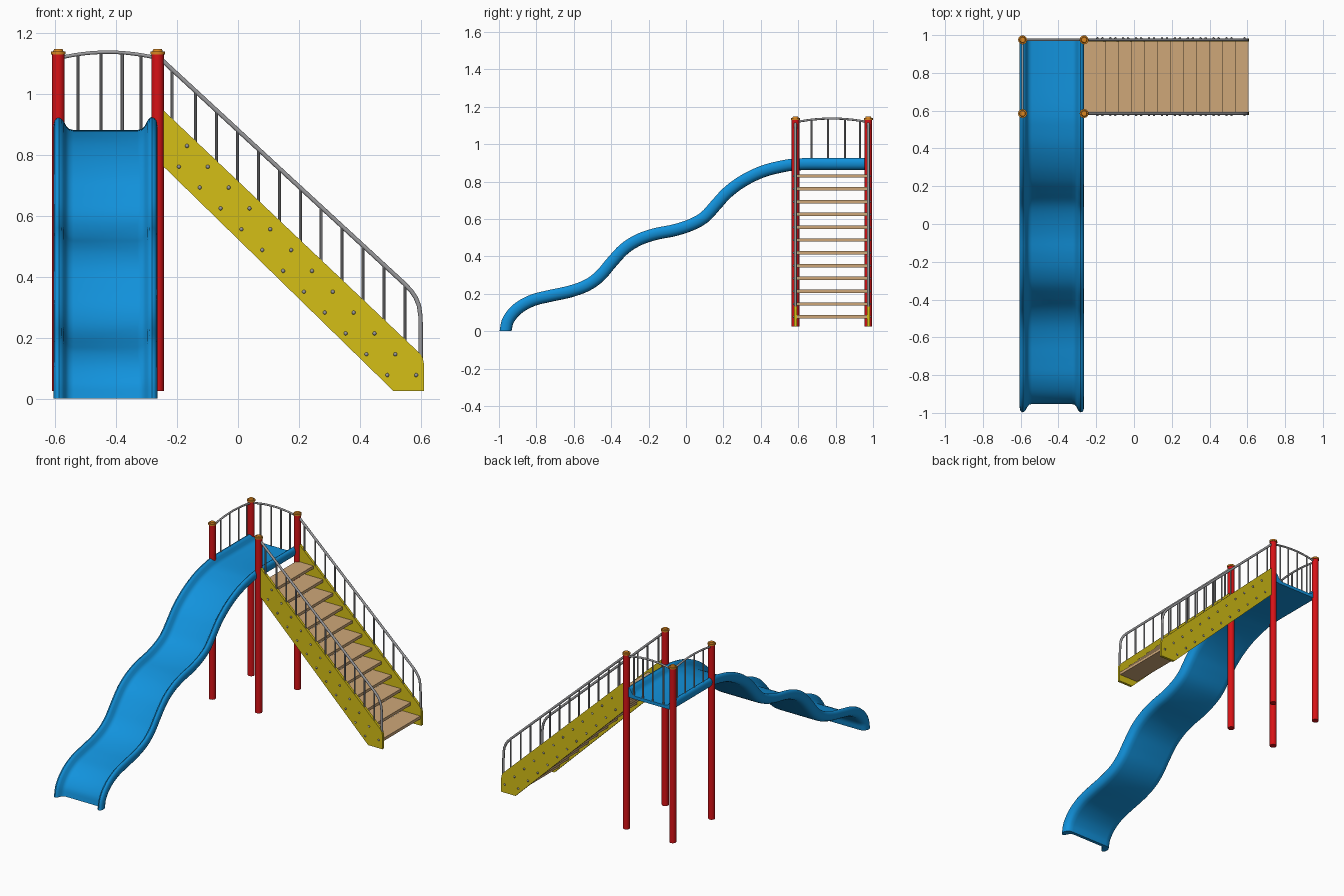
import bpy, bmesh, math
from mathutils import Vector, Matrix

if "Cube" in bpy.data.objects:
    bpy.data.objects.remove(bpy.data.objects["Cube"])

def material(name, rgb):
    m = bpy.data.materials.new(name)
    m.diffuse_color = (*rgb, 1)
    m.use_nodes = True
    m.node_tree.nodes["Principled BSDF"].inputs["Base Color"].default_value = m.diffuse_color
    return m

RED = material("red paint", (0.68, 0.006, 0.008))
BLUE = material("blue plastic", (0.006, 0.29, 0.72))
YELLOW = material("yellow paint", (0.66, 0.52, 0.008))
TAN = material("tan wood", (0.62, 0.39, 0.19))
GREY = material("grey metal", (0.32, 0.32, 0.33))
ORANGE = material("orange cap", (0.70, 0.24, 0.015))

def finish(name, bm, mat, smooth=True):
    bmesh.ops.recalc_face_normals(bm, faces=bm.faces)
    me = bpy.data.meshes.new(name)
    bm.to_mesh(me)
    bm.free()
    me.materials.append(mat)
    ob = bpy.data.objects.new(name, me)
    bpy.context.collection.objects.link(ob)
    if smooth:
        bpy.ops.object.select_all(action='DESELECT')
        ob.select_set(True)
        bpy.context.view_layer.objects.active = ob
        bpy.ops.object.shade_smooth_by_angle(angle=math.radians(40))
    return ob

def cylinder(bm, x, y, z0, z1, r, seg=12, r_top=None):
    bmesh.ops.create_cone(bm, cap_ends=True, segments=seg, radius1=r,
                          radius2=r if r_top is None else r_top, depth=z1 - z0,
                          matrix=Matrix.Translation((x, y, (z0 + z1) / 2)))

def box(bm, x0, x1, y0, y1, z0, z1):
    mat = Matrix.Translation(((x0 + x1) / 2, (y0 + y1) / 2, (z0 + z1) / 2))
    bmesh.ops.create_cube(bm, size=1, matrix=mat @ Matrix.Diagonal((x1 - x0, y1 - y0, z1 - z0, 1)))

def loft(bm, rings):
    """Skin closed rings of points and cap both ends."""
    rows = [[bm.verts.new(p) for p in ring] for ring in rings]
    n = len(rows[0])
    for a, b in zip(rows, rows[1:]):
        for i in range(n):
            bm.faces.new((a[i], a[(i + 1) % n], b[(i + 1) % n], b[i]))
    bm.faces.new(rows[0])
    bm.faces.new(rows[-1])

def tube(bm, pts, side, r, seg=10):
    """Round tube along a planar path; side is the normal of its plane."""
    pts, side, rings = [Vector(p) for p in pts], Vector(side), []
    for i, p in enumerate(pts):
        t = (pts[min(i + 1, len(pts) - 1)] - pts[max(i - 1, 0)]).normalized()
        up = t.cross(side)
        rings.append([p + r * (math.cos(a) * side + math.sin(a) * up)
                      for a in (2 * math.pi * k / seg for k in range(seg))])
    loft(bm, rings)

def catmull(pts, steps):
    p = [Vector(q) for q in pts]
    p = [2 * p[0] - p[1]] + p + [2 * p[-1] - p[-2]]
    out = []
    for a, b, c, d in zip(p, p[1:], p[2:], p[3:]):
        for k in range(steps):
            t = k / steps
            out.append(0.5 * (2 * b + (c - a) * t + (2 * a - 5 * b + 4 * c - d) * t * t
                              + (3 * b - a - 3 * c + d) * t ** 3))
    return out + [p[-2]]

XL, XR, YF, YB = -0.59, -0.264, 0.585, 0.975

# Posts and their caps
for xn, x in (("left", XL), ("right", XR)):
    for yn, y in (("front", YF), ("back", YB)):
        bm = bmesh.new()
        cylinder(bm, x, y, 0.025, 1.132, 0.0205, 24)
        finish(f"{yn}_{xn}_post", bm, RED)
        bm = bmesh.new()
        cylinder(bm, x, y, 1.130, 1.140, 0.024, 12)
        cylinder(bm, x, y, 1.140, 1.147, 0.017, 12, 0.014)
        finish(f"{yn}_{xn}_cap", bm, ORANGE)

# Wavy slide with platform: one channel section swept along a side profile
path = catmull([(0.98, .893), (0.8, .893), (0.6, .892), (0.5, .878), (0.4, .85), (0.3, .80),
                (0.22, .74), (0.16, .675), (0.1, .61), (0.03, .57), (-0.06, .54), (-0.16, .52),
                (-0.25, .49), (-0.33, .44), (-0.40, .365), (-0.46, .295), (-0.53, .245),
                (-0.62, .212), (-0.72, .19), (-0.82, .165), (-0.90, .12), (-0.95, .06),
                (-0.965, 0)], 4)
half = [(0.105, -.012), (0.120, -.008), (0.130, .003), (0.137, .018), (0.145, .028),
        (0.153, .032), (0.161, .030), (0.167, .022), (0.170, .009), (0.168, -.008),
        (0.160, -.022), (0.146, -.030), (0.125, -.032)]
section = half + [(-u, n) for u, n in reversed(half)]
rings = []
for i, p in enumerate(path):
    t = (path[min(i + 1, len(path) - 1)] - path[max(i - 1, 0)]).normalized()
    if i == len(path) - 1:
        t = Vector((0, -1))
    nrm = Vector((t.y, -t.x))
    rings.append([(-0.435 + u, p.x + nrm.x * n, max(0, p.y + nrm.y * n)) for u, n in section])
bm = bmesh.new()
loft(bm, rings)
finish("slide", bm, BLUE)

# Stair treads
STEP = 0.0684
bm = bmesh.new()
for i in range(12):
    x, z = 0.605 - STEP * i, 0.077 + STEP * i
    box(bm, max(x - 0.13, XR), x, YF + 0.005, YB - 0.005, z - 0.009, z + 0.009)
finish("stair_treads", bm, TAN, False)

# Stair sides, bolts and handrails, front and back
outline = [(-0.246, .947), (-0.246, .763), (0.51, .025), (0.61, .025), (0.61, .115),
           (0.606, .135), (0.595, .150)]
rail = [(-0.255, 1.116), (0.15, .742), (0.545, .378), (0.568, .354), (0.583, .332),
        (0.594, .305), (0.599, .270), (0.60, .22), (0.60, .13)]
bars = [-.216] + [-.139 + .0687 * i for i in range(11)]
for name, y, out in (("front", YF, -1), ("back", YB, 1)):
    bm = bmesh.new()
    loft(bm, [[(x, y + d, z) for x, z in outline] for d in (-0.008, 0.008)])
    finish(f"{name}_stair_side", bm, YELLOW, False)

    bm = bmesh.new()
    for i in range(12):
        for x in (0.49, 0.585):
            if x - STEP * i > -0.23:
                bmesh.ops.create_uvsphere(bm, u_segments=10, v_segments=6, radius=0.0065,
                    matrix=Matrix.Translation((x - STEP * i, y + out * 0.008, 0.077 + STEP * i)))
    finish(f"{name}_stair_bolts", bm, GREY)

    bm = bmesh.new()
    tube(bm, [(x, y, z) for x, z in rail], (0, 1, 0), 0.0075)
    for x in bars:
        top = 1.116 - 0.9235 * (x + 0.255)
        cylinder(bm, x, y, 0.93 - 0.948 * (x + 0.246), top, 0.005, 8)
    finish(f"{name}_stair_railing", bm, GREY)

# Platform railings with arched top bar
def arch(t):
    return 1.117 + 0.02 * (1 - (2 * t - 1) ** 2)

ts = [i / 12 for i in range(13)]
bm = bmesh.new()
tube(bm, [(XL + (XR - XL) * t, YB, arch(t)) for t in ts], (0, 1, 0), 0.006)
for x in (-.525, -.45, -.38, -.318):
    cylinder(bm, x, YB, 0.87, arch((x - XL) / (XR - XL)), 0.005, 8)
finish("back_platform_railing", bm, GREY)

bm = bmesh.new()
tube(bm, [(XL, YF + (YB - YF) * t, arch(t)) for t in ts], (1, 0, 0), 0.006)
for y in (.67, .76, .85, .93):
    cylinder(bm, XL, y, 0.90, arch((y - YF) / (YB - YF)), 0.005, 8)
finish("left_platform_railing", bm, GREY)
